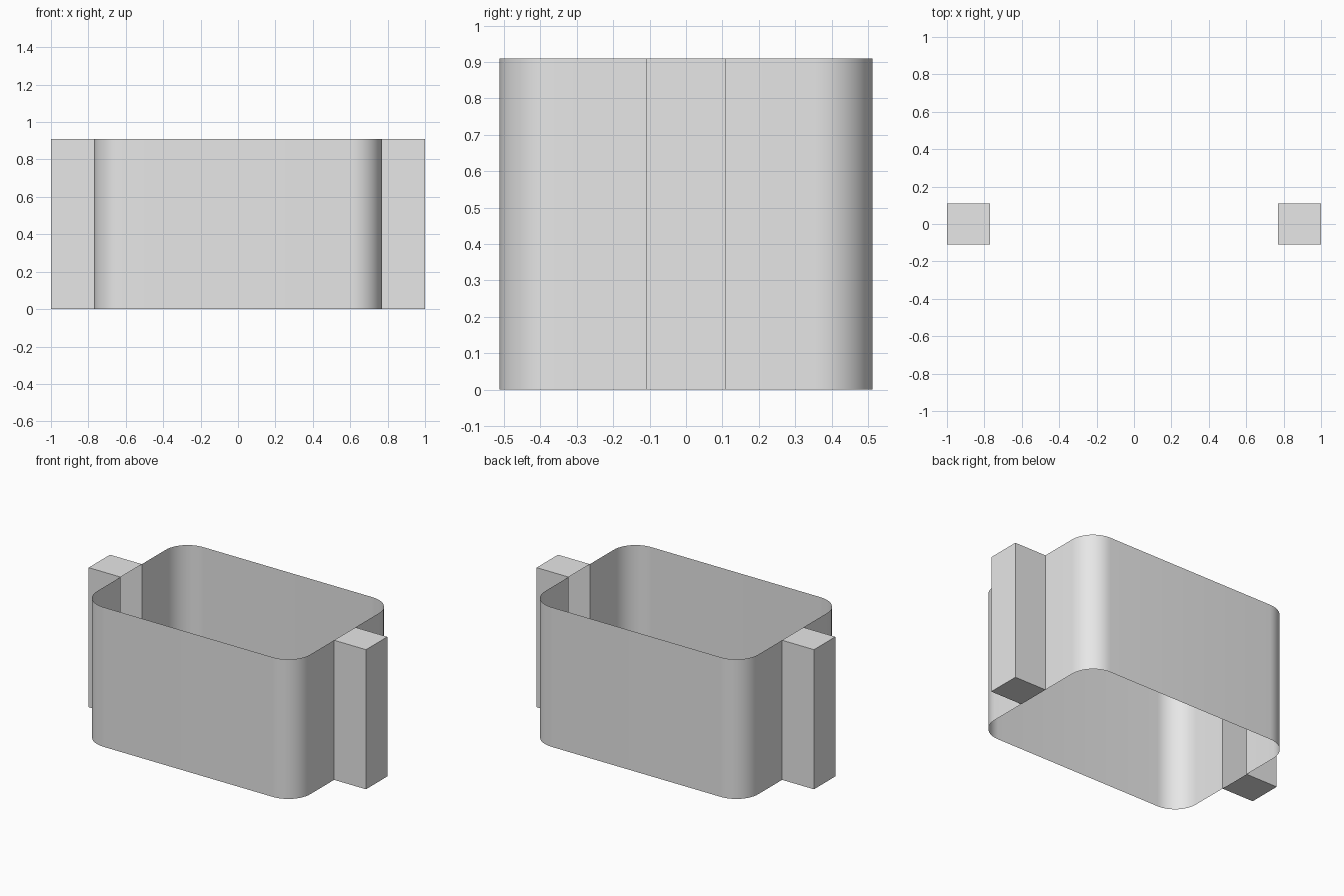
import bpy, bmesh, math

if "Cube" in bpy.data.objects:
    bpy.data.objects.remove(bpy.data.objects["Cube"])

HX, HY, R, H = 0.77, 0.513, 0.16, 0.91   # sleeve half-sizes, corner radius, height
TX, TY = 1.0, 0.11                       # end tab reach and half-width
SEG = 12

grey = bpy.data.materials.new("light_grey")
grey.diffuse_color = (0.8, 0.8, 0.8, 1)
grey.use_nodes = True
grey.node_tree.nodes["Principled BSDF"].inputs["Base Color"].default_value = grey.diffuse_color


def finish(name, bm):
    me = bpy.data.meshes.new(name)
    bm.to_mesh(me)
    bm.free()
    me.materials.append(grey)
    ob = bpy.data.objects.new(name, me)
    bpy.context.collection.objects.link(ob)
    bpy.context.view_layer.objects.active = ob
    ob.select_set(True)
    bpy.ops.object.shade_smooth_by_angle(angle=math.radians(30))
    ob.select_set(False)
    return ob


def corner(cx, cy, start):
    return [(cx + R * math.cos(start + math.pi / 2 * i / SEG),
             cy + R * math.sin(start + math.pi / 2 * i / SEG)) for i in range(SEG + 1)]


def wall(bm, path):
    low = [bm.verts.new((x, y, 0)) for x, y in path]
    high = [bm.verts.new((x, y, H)) for x, y in path]
    for i in range(len(path) - 1):
        bm.faces.new((low[i], low[i + 1], high[i + 1], high[i]))
    return low, high


# Thin open sleeve: two half walls, leaving gaps where the hollow tabs join
bm = bmesh.new()
back = ([(HX, TY)] + corner(HX - R, HY - R, 0)
        + corner(R - HX, HY - R, math.pi / 2) + [(-HX, TY)])
wall(bm, back)
wall(bm, [(-x, -y) for x, y in back])
finish("sleeve_wall", bm)

# Hollow end tabs, capped above and below, open towards the sleeve
for name, s in (("right_tab", 1), ("left_tab", -1)):
    bm = bmesh.new()
    low, high = wall(bm, [(s * HX, -s * TY), (s * TX, -s * TY),
                          (s * TX, s * TY), (s * HX, s * TY)])
    bm.faces.new(high)
    bm.faces.new(low[::-1])
    finish(name, bm)
